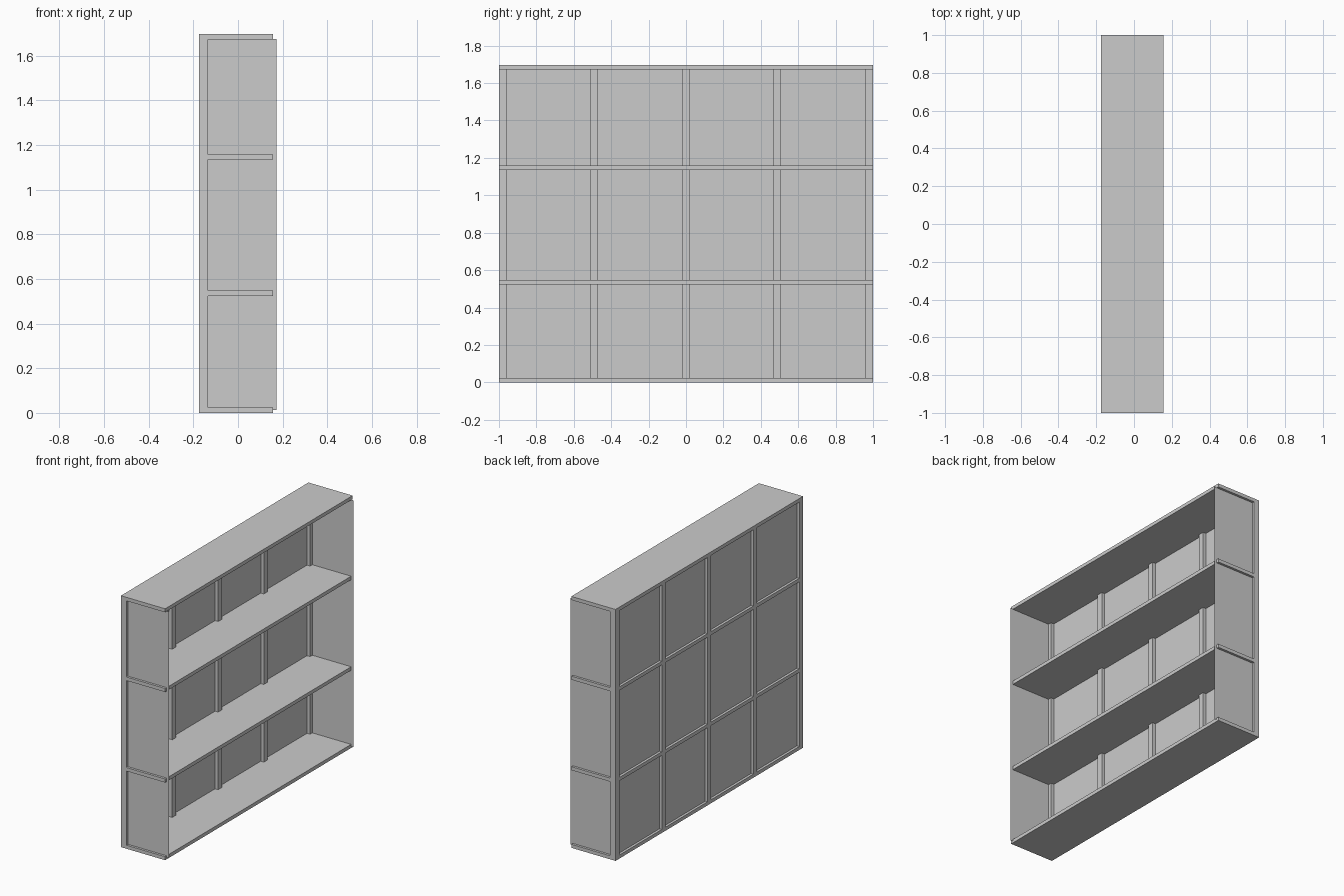
import bpy, bmesh

if "Cube" in bpy.data.objects:
    bpy.data.objects.remove(bpy.data.objects["Cube"])

T = 0.024                                # shelf thickness
SHELF_Z = [0.0, 0.524, 1.135, 1.673]     # underside of each shelf
POST_Y = [-0.98, -0.49, 0.0, 0.487, 0.98]
BACK, FRONT = -0.174, 0.156
POST = 0.04                              # post width and depth


def finish(name, bm):
    bmesh.ops.recalc_face_normals(bm, faces=bm.faces)
    me = bpy.data.meshes.new(name)
    bm.to_mesh(me)
    bm.free()
    ob = bpy.data.objects.new(name, me)
    bpy.context.collection.objects.link(ob)
    return ob


def box(name, lo, hi, open_ends=False):
    bm = bmesh.new()
    bmesh.ops.create_cube(bm, size=1)
    for v in bm.verts:
        v.co = [lo[i] if v.co[i] < 0 else hi[i] for i in range(3)]
    bm.normal_update()
    if open_ends:
        ends = [f for f in bm.faces if abs(f.normal.z) > 0.5]
        bmesh.ops.delete(bm, geom=ends, context='FACES_ONLY')
    return finish(name, bm)


def sheet(name, points):
    bm = bmesh.new()
    bm.faces.new([bm.verts.new(p) for p in points])
    return finish(name, bm)


# Shelves, including base and top
for i, z in enumerate(SHELF_Z):
    box(f"shelf_{i}", (BACK, -1, z), (FRONT, 1, z + T))

# Back posts, standing between neighbouring shelves
for i, (z0, z1) in enumerate(zip(SHELF_Z, SHELF_Z[1:])):
    for j, y in enumerate(POST_Y):
        box(f"back_post_{i}_{j}", (BACK, y - POST / 2, z0 + T),
            (BACK + POST, y + POST / 2, z1), open_ends=True)

# Thin sheets: back panel and two side panels, set in from the frame
X0, X1, Y, Z0, Z1 = -0.157, 0.173, 0.984, 0.012, 1.675
sheet("back_panel", [(X0, -Y, Z0), (X0, Y, Z0), (X0, Y, Z1), (X0, -Y, Z1)])
for side, y in (("left", -Y), ("right", Y)):
    sheet(f"{side}_side_panel",
          [(X0, y, Z0), (X1, y, Z0), (X1, y, Z1), (X0, y, Z1)])
